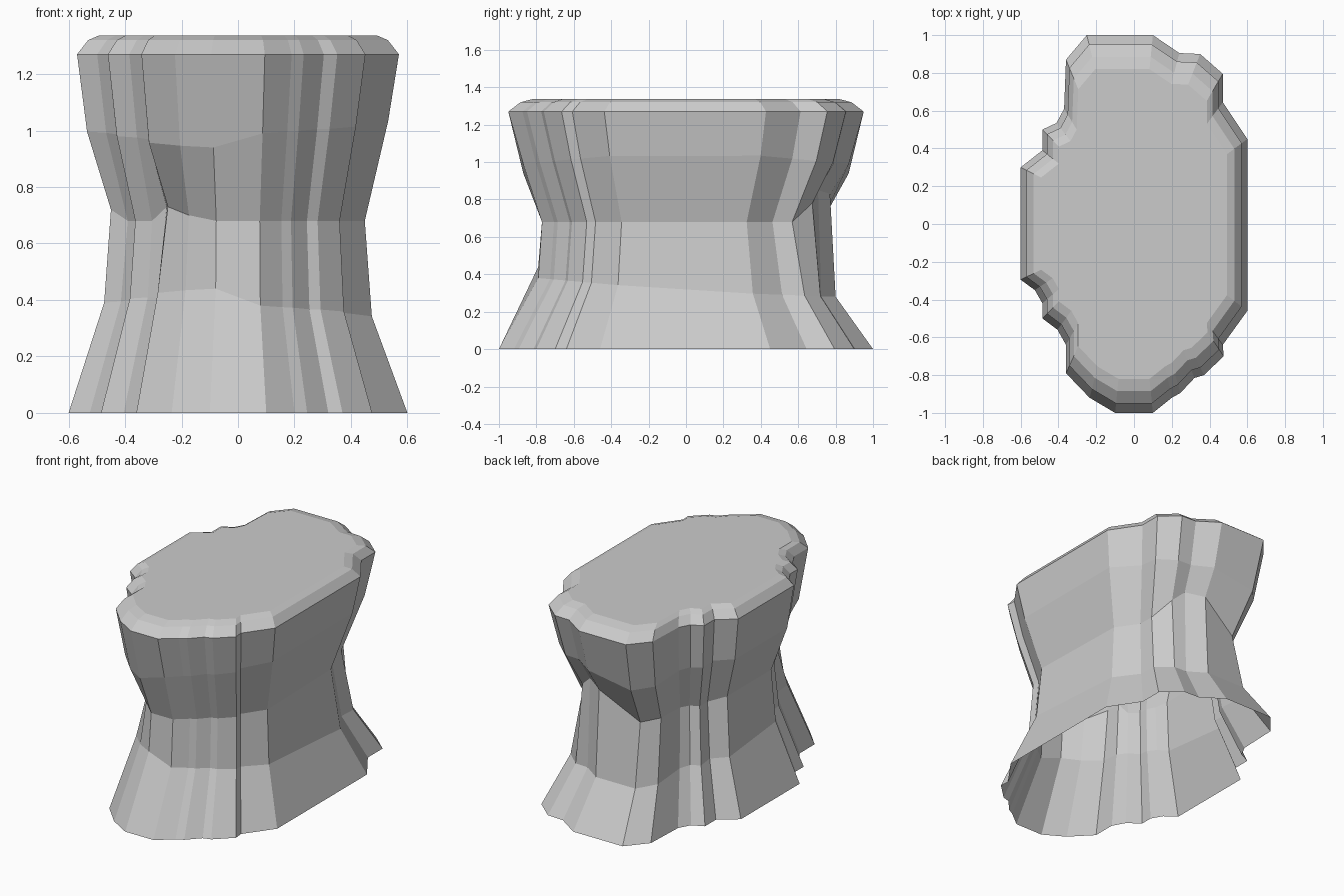
import bpy, bmesh

if "Cube" in bpy.data.objects:
    bpy.data.objects.remove(bpy.data.objects["Cube"])

# Base outline of the rock, clockwise from the back end of the right flank
OUTLINE = [
    (0.6, 0.45), (0.6, -0.46), (0.47, -0.64), (0.475, -0.70), (0.37, -0.80),
    (0.32, -0.815), (0.245, -0.895), (0.20, -0.92), (0.10, -1.0), (-0.10, -1.0),
    (-0.235, -0.92), (-0.36, -0.79), (-0.36, -0.64), (-0.405, -0.56),
    (-0.485, -0.50), (-0.485, -0.42), (-0.525, -0.35), (-0.6, -0.295),
    (-0.6, 0.30), (-0.485, 0.39), (-0.485, 0.50), (-0.41, 0.535),
    (-0.37, 0.61), (-0.36, 0.87), (-0.25, 1.0), (0.10, 1.0), (0.24, 0.905),
    (0.35, 0.90), (0.47, 0.795), (0.47, 0.645)]

# Waist exceptions by outline index: (height, scale)
WAIST = {11: (0.73, 0.69), 10: (0.70, 0.74), 12: (0.73, 0.70), 17: (0.72, 0.75), 18: (0.72, 0.75),
         24: (0.67, 0.72), 25: (0.83, 0.77), 26: (0.85, 0.78), 27: (0.78, 0.75)}


def column(i, x, y):
    """Side profile at one outline point, from the ground to the plateau."""
    front, back = max(0, -y), max(0, y)
    foot_z = 0.31 + 0.07 * front + (0.06 if x < 0 else 0) * (1 - back) - 0.03 * back
    foot_s = 0.79 + 0.01 * back
    waist_z, waist_s = WAIST.get(i, (0.68, 0.73 + 0.04 * front - 0.02 * back))
    chest_z = (1.07 if x > 0 else 1.02) - 0.08 * abs(y)
    chest_s = 0.90 - 0.03 * abs(y)
    return [(0, 1), (foot_z, foot_s), (waist_z, waist_s), (chest_z, chest_s),
            (1.27, 0.95), (1.32, 0.885), (1.337, 0.82)]


# Pinched rock pedestal, open underneath
bm = bmesh.new()
cols = [[bm.verts.new((x * s, y * s, z)) for z, s in column(i, x, y)]
        for i, (x, y) in enumerate(OUTLINE)]
for a, b in zip(cols, cols[1:] + cols[:1]):
    for k in range(len(a) - 1):
        bm.faces.new((a[k], a[k + 1], b[k + 1], b[k]))

# Flat plateau
bm.faces.new([c[-1] for c in cols])
bmesh.ops.recalc_face_normals(bm, faces=bm.faces)
if max(bm.faces, key=lambda f: f.calc_area()).normal.z < 0:
    bmesh.ops.reverse_faces(bm, faces=bm.faces)

mesh = bpy.data.meshes.new("rock_pedestal")
bm.to_mesh(mesh)
bm.free()
bpy.context.collection.objects.link(bpy.data.objects.new("rock_pedestal", mesh))
